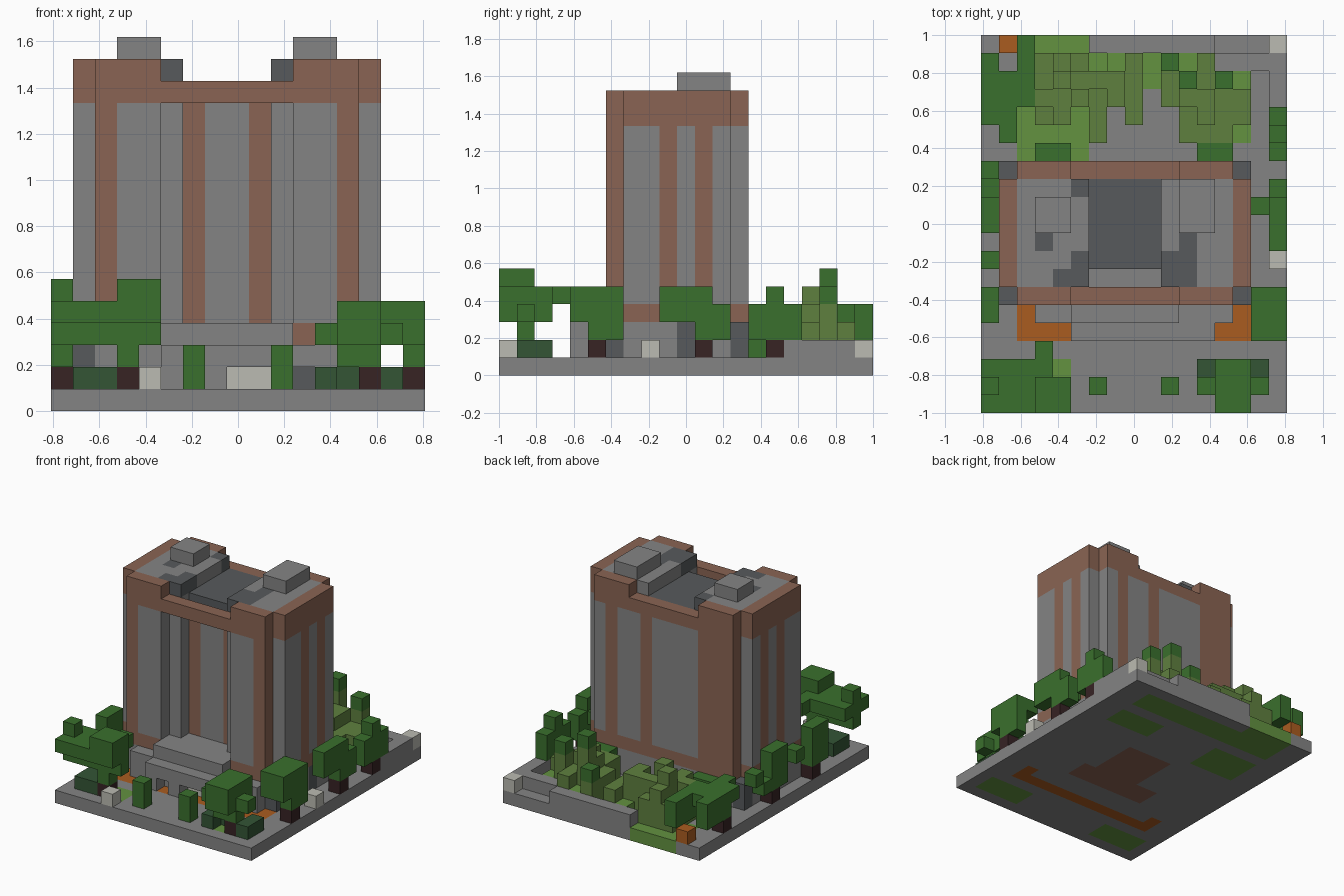
import bpy
import bmesh

old = bpy.data.objects.get("Cube")
if old:
    bpy.data.objects.remove(old, do_unlink=True)

NX, NY = 17, 21
UNIT = 2 / NY


def srgb(hexa):
    out = []
    for n in (0, 2, 4):
        c = int(hexa[n:n + 2], 16) / 255
        out.append(c / 12.92 if c < 0.04 else ((c + 0.055) / 1.055) ** 2.4)
    return (*out, 1.0)


COLOURS = {
    "concrete": "848484", "brick": "8a6453", "dark_slate": "575a5c",
    "leaf_green": "3a702d", "lawn_green": "639240", "olive_green": "5f803f",
    "orange_paving": "aa5c20", "pale_stone": "bbbbb2", "trunk_brown": "372324",
    "bush_green": "335535",
}
MATERIALS = {}
for label, code in COLOURS.items():
    mat = bpy.data.materials.new(label)
    mat.use_nodes = True
    mat.diffuse_color = srgb(code)
    for node in mat.node_tree.nodes:
        if node.type == "BSDF_PRINCIPLED":
            node.inputs["Base Color"].default_value = srgb(code)
            node.inputs["Roughness"].default_value = 0.9
    MATERIALS[label] = mat


def fill(cells, colour, i, j, k):
    """Fill a block of cells; each axis is one index or a (first, last) pair."""
    spans = [a if isinstance(a, tuple) else (a, a) for a in (i, j, k)]
    ri, rj, rk = [range(a, b + 1) for a, b in spans]
    for x in ri:
        for y in rj:
            for z in rk:
                cells[x, y, z] = colour


def build(name, cells):
    """Turn a set of coloured cells into one mesh of its outer faces."""
    bm = bmesh.new()
    verts = {}
    used = sorted(set(cells.values()))

    def vert(p):
        if p not in verts:
            x, y, z = p
            verts[p] = bm.verts.new(((x - NX / 2) * UNIT, (y - NY / 2) * UNIT, z * UNIT))
        return verts[p]

    for cell, colour in cells.items():
        for axis in range(3):
            for side in (0, 1):
                beside = list(cell)
                beside[axis] += 2 * side - 1
                if tuple(beside) in cells:
                    continue
                u, v = (axis + 1) % 3, (axis + 2) % 3
                ring = []
                for du, dv in ((0, 0), (1, 0), (1, 1), (0, 1)):
                    p = list(cell)
                    p[axis] += side
                    p[u] += du
                    p[v] += dv
                    ring.append(vert(tuple(p)))
                face = bm.faces.new(ring if side else ring[::-1])
                face.material_index = used.index(colour)
    mesh = bpy.data.meshes.new(name)
    bm.to_mesh(mesh)
    bm.free()
    for colour in used:
        mesh.materials.append(MATERIALS[colour])
    obj = bpy.data.objects.new(name, mesh)
    bpy.context.collection.objects.link(obj)
    return obj


def build_blocks(name, colour, *blocks):
    cells = {}
    for block in blocks:
        fill(cells, colour, *block)
    build(name, cells)


# Ground slab with lawns, paving and the building's footing
ground = {}
fill(ground, "concrete", (0, NX - 1), (0, NY - 1), 0)
for lawn in (((2, 14), (18, 19)), ((2, 5), (18, 20)), ((2, 5), (14, 16)),
             ((11, 14), (15, 16)), ((1, 4), (1, 2)), ((12, 15), (1, 2))):
    fill(ground, "lawn_green", *lawn, 0)
fill(ground, "orange_paving", (2, 14), 4, 0)
for i in (2, 14):
    fill(ground, "orange_paving", i, 5, 0)
fill(ground, "brick", (7, 10), (7, 12), 0)
fill(ground, "brick", (5, 11), (7, 8), 0)
build("ground_slab", ground)

# Low wall round the back garden
build_blocks("garden_wall", "concrete", ((6, 12), 20, 1), ((12, 16), 19, 1),
             (16, (16, 19), 1))
build_blocks("corner_stones", "pale_stone", (16, 20, 1), (16, 8, 1), (4, 0, 1))

# Ground floor with dark corner columns and windows
lobby = {}
fill(lobby, "concrete", (1, 14), (6, 13), (1, 2))
for i in (1, 14):
    for j in (6, 10, 13):
        fill(lobby, "dark_slate", i, j, (1, 2))
for i in (4, 11, 13):
    fill(lobby, "dark_slate", i, 6, (1, 2))
build("ground_floor", lobby)

# Tower: B is a brick column, S is a concrete panel
FRONT = ".SBSSSBSSBSSSBS"
BACK = ".SBBBSSSSBSSBSS"
SIDE = ".......SSBSBS."


def in_plan(i, j):
    if j in (6, 13) and i in (1, 14):
        return False
    recess = (j == 6 and 5 <= i <= 10) or (j == 7 and 6 <= i <= 9)
    return not recess


def shaft_colour(i, j):
    if i in (1, 14):
        mark = SIDE[j]
    else:
        mark = BACK[i] if j == 13 else FRONT[i]
    return "brick" if mark == "B" else "concrete"


tower = {}
for i in range(1, 15):
    for j in range(6, 14):
        rim = i in (1, 14) or j in (6, 13)
        middle = 6 <= i <= 9 or (rim and i in (5, 10))
        if in_plan(i, j):
            fill(tower, "brick", i, j, 3)
            fill(tower, shaft_colour(i, j), i, j, (4, 13))
            fill(tower, "brick" if rim else "dark_slate" if middle else "concrete",
                 i, j, (14, 14 if middle else 15))
# Parapet bridging the front recess
fill(tower, "brick", (5, 10), 6, 14)
# Dark patches on the roof terraces
for i, j in ((3, 9), (4, 7), (5, 7), (5, 8), (5, 12), (10, 7), (10, 8),
             (11, 7), (11, 8), (11, 9)):
    tower[i, j, 15] = "dark_slate"
build("tower", tower)
build_blocks("roof_huts", "concrete", ((3, 4), (10, 11), 16), ((11, 12), (10, 12), 16))

# Entrance porch
porch = {}
fill(porch, "concrete", (3, 13), 5, (1, 2))
fill(porch, "concrete", (5, 12), 4, 2)
for i in (5, 7, 12):
    fill(porch, "concrete", i, 4, 1)
fill(porch, "concrete", (5, 10), 5, 3)
fill(porch, "concrete", (5, 10), 6, 3)
fill(porch, "concrete", (6, 9), 7, 3)
fill(porch, "pale_stone", (8, 9), 5, 1)
fill(porch, "dark_slate", 11, 5, 1)
build("entrance_porch", porch)


# Trees: one trunk cell and leaf blocks
def tree(name, trunk, *leaves):
    build_blocks(name + "_trunk", "trunk_brown", (*trunk, 1))
    build_blocks(name + "_leaves", "leaf_green", *leaves)


tree("front_left_tree", (14, 1), ((12, 15), 1, 3), ((13, 14), (0, 2), (3, 4)),
     ((13, 14), 1, 2))
tree("front_right_tree", (3, 1), ((0, 3), (0, 2), 4), (4, (0, 1), 4), (3, 3, 4),
     ((1, 4), 1, 3), (3, 1, 2), (0, 1, (3, 5)), ((3, 4), (0, 1), 5))
tree("left_tree_a", (16, 5), (16, (5, 6), (2, 3)), ((15, 16), (4, 5), (3, 4)),
     (16, 6, 4), (15, 6, 4))
tree("left_tree_b", (16, 11), (16, (11, 12), (2, 3)), (16, (9, 11), (3, 4)), (15, 11, 3))
tree("left_tree_c", (16, 15), (16, (14, 16), (2, 3)), (16, 15, 4))
tree("right_tree_a", (0, 6), (0, (5, 6), (2, 4)), (0, 8, 3))
tree("right_tree_b", (0, 11), (0, (10, 11), (2, 4)), (0, 13, 3), (0, 12, 2))
tree("right_tree_c", (0, 17), (0, (17, 19), (2, 3)), (1, (15, 18), 3),
     (2, (17, 20), (2, 3)), (0, 16, 3))

# Shrubs
build_blocks("porch_shrubs", "leaf_green", (6, 1, (1, 2)), (10, 1, (1, 2)))
build_blocks("front_bushes", "bush_green", ((12, 13), 2, 1), (15, (1, 2), 1),
             ((1, 2), (1, 2), 1), (12, 1, 1))
build_blocks("rear_shrubs", "leaf_green", ((3, 4), 14, (1, 2)), ((12, 13), 14, (1, 2)))

# Garden planting: letters give the height, capitals have a dark leafy cap
ROWS = {
    15: "...b....bbb.",
    16: "bc.b.b..bcbb",
    17: "ccdbcb.bccbb",
    18: "bdcccb.bEbDa",
    19: "bcb.ab.Cab..",
}
garden = {}
for j, row in ROWS.items():
    for n, mark in enumerate(row):
        if mark != ".":
            top = "abcde".index(mark.lower()) + 1
            fill(garden, "lawn_green" if mark == "a" else "olive_green", n + 3, j, (1, top))
            if mark.isupper():
                garden[n + 3, j, top] = "leaf_green"
build("garden_planting", garden)
build_blocks("garden_planter", "orange_paving", (1, 20, 1))
